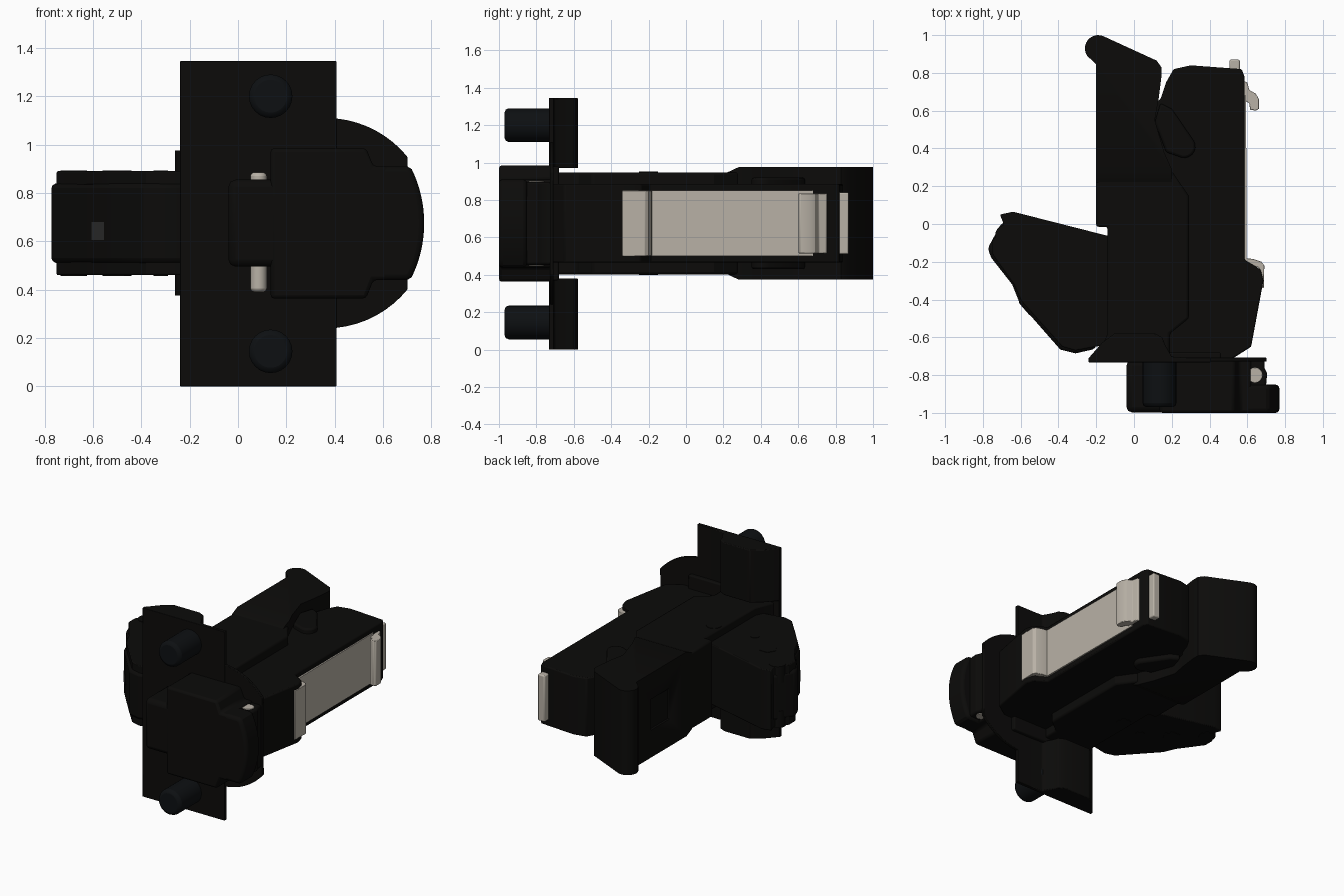
import bpy, bmesh
from math import cos, sin, radians

if "Cube" in bpy.data.objects:
    bpy.data.objects.remove(bpy.data.objects["Cube"])


def material(name, rgb):
    m = bpy.data.materials.new(name)
    m.diffuse_color = (*rgb, 1)
    m.use_nodes = True
    m.node_tree.nodes["Principled BSDF"].inputs["Base Color"].default_value = m.diffuse_color
    return m


BLACK = material("black_plastic", (0.0035, 0.0033, 0.0029))
PEG = material("peg_black", (0.004, 0.005, 0.006))
GREY = material("dark_grey", (0.025, 0.025, 0.025))
METAL = material("metal", (0.48, 0.44, 0.38))
MID = 0.675  # height of the plane of symmetry


def arc(cx, cy, r, a0, a1, n=12):
    return [(cx + r * cos(radians(a0 + (a1 - a0) * i / n)),
             cy + r * sin(radians(a0 + (a1 - a0) * i / n))) for i in range(n + 1)]


def prism(name, pts, lo, hi, mat=BLACK, bevel=0.012, axis='z', segs=2):
    """Extrude a profile: (x, y) along z, or (x, z) along y."""
    bm = bmesh.new()
    place = (lambda p, h: (p[0], p[1], h)) if axis == 'z' else (lambda p, h: (p[0], h, p[1]))
    face = bm.faces.new([bm.verts.new(place(p, lo)) for p in pts])
    out = bmesh.ops.extrude_face_region(bm, geom=[face])
    d = (0, 0, hi - lo) if axis == 'z' else (0, hi - lo, 0)
    bmesh.ops.translate(bm, vec=d, verts=[v for v in out['geom'] if isinstance(v, bmesh.types.BMVert)])
    bmesh.ops.recalc_face_normals(bm, faces=bm.faces)
    me = bpy.data.meshes.new(name)
    bm.to_mesh(me)
    bm.free()
    ob = bpy.data.objects.new(name, me)
    bpy.context.collection.objects.link(ob)
    me.materials.append(mat)
    bpy.ops.object.select_all(action='DESELECT')
    ob.select_set(True)
    bpy.context.view_layer.objects.active = ob
    bpy.ops.object.shade_smooth_by_angle(angle=radians(30))
    if bevel:
        b = ob.modifiers.new("bevel", 'BEVEL')
        b.width, b.segments, b.limit_method, b.angle_limit = bevel, segs, 'ANGLE', radians(35)
    return ob


def box(name, x0, x1, y0, y1, z0, z1, mat=BLACK, bevel=0.008):
    return prism(name, [(x0, y0), (x1, y0), (x1, y1), (x0, y1)], z0, z1, mat, bevel)


def disc(name, x, y, r, lo, hi, mat=BLACK, axis='z', bevel=0.006, n=24):
    return prism(name, arc(x, y, r, 0, 360, n)[:-1], lo, hi, mat, bevel, axis)


def sym(name, pts, half, mat=BLACK, bevel=0.012):
    return prism(name, pts, MID - half, MID + half, mat, bevel)


def slope_end(ob, y_start, y_end, half):
    """Taper the end of a slab from its full thickness down to a smaller one."""
    bm = bmesh.new()
    bm.from_mesh(ob.data)
    bmesh.ops.bisect_plane(bm, geom=bm.verts[:] + bm.edges[:] + bm.faces[:],
                           plane_co=(0, y_start, 0), plane_no=(0, 1, 0))
    for v in bm.verts:
        if v.co.y < y_end + 0.001:
            v.co.z = MID + (half if v.co.z > MID else -half)
    bm.to_mesh(ob.data)
    bm.free()


def cut(ob, cutter):
    cutter.hide_render = True
    m = ob.modifiers.new("cut", 'BOOLEAN')
    m.object, m.operation, m.solver = cutter, 'DIFFERENCE', 'EXACT'
    bpy.context.view_layer.objects.active = ob
    bpy.ops.object.modifier_apply(modifier="cut")
    bpy.data.objects.remove(cutter)


# long right-hand beam
sym("main_beam", [(0.05, 0.6), (0.14, 0.66), (0.17, 0.75), (0.21, 0.82), (0.3, 0.84), (0.57, 0.82),
                  (0.585, 0.78), (0.585, -0.19), (0.67, -0.24), (0.685, -0.3), (0.62, -0.65),
                  (0.51, -0.72), (0.05, -0.72)], 0.21, bevel=0.008)
# raised centre housing
sym("centre_housing", [(-0.2, 0.26), (0.2, 0.28), (0.29, 0.15), (0.29, -0.5), (0.19, -0.58),
                       (0.19, -0.72), (-0.2, -0.72), (-0.14, -0.58), (-0.14, -0.015), (-0.2, -0.015)], 0.273)
# lever slab with rounded knuckle and a recess in its outer face
slab = sym("lever_slab", [(-0.2, 0.22), (-0.2, 0.845)] + arc(-0.19, 0.93, 0.07, 215, 65, 10) +
           [(0.12, 0.865), (0.145, 0.83), (0.145, 0.78), (0.13, 0.66), (0.11, 0.55), (0.16, 0.38),
            (0.2, 0.29), (0.2, 0.22)], 0.3, bevel=0)
slope_end(slab, 0.28, 0.22, 0.272)
cut(slab, box("slab_cutter", -0.3, -0.185, 0.47, 0.68, 0.57, 0.79, bevel=0))

for s in (1, -1):
    # teardrop boss and pivot discs on both sides
    z = MID + s * 0.18
    prism("teardrop_boss", [(0.14, 0.64), (0.11, 0.54), (0.17, 0.38)] +
          arc(0.265, 0.41, 0.06, 240, 390, 8) + [(0.2, 0.61)], *sorted((z, MID + s * 0.245)))
    for x, y, r, h, n in ((-0.08, -0.2, 0.05, 0.276, 24), (-0.68, -0.06, 0.055, 0.218, 24),
                          (-0.5, -0.21, 0.06, 0.218, 6), (-0.32, -0.32, 0.03, 0.218, 16)):
        disc("pivot", x, y, r, *sorted((MID + s * 0.1, MID + s * h)), bevel=0, n=n)

# left arm: flange plates and a slightly proud core
sym("arm_body", [(-0.13, -0.065), (-0.64, 0.065), (-0.71, 0.05), (-0.69, 0.0), (-0.75, -0.09),
                 (-0.75, -0.16), (-0.635, -0.32), (-0.595, -0.41), (-0.38, -0.65), (-0.31, -0.67),
                 (-0.1, -0.63)], 0.215, bevel=0.006)
sym("arm_core", [(-0.2, -0.06), (-0.65, 0.045), (-0.71, -0.01), (-0.775, -0.13), (-0.755, -0.18),
                 (-0.645, -0.32), (-0.605, -0.42), (-0.39, -0.665), (-0.31, -0.685), (-0.2, -0.66)],
    0.165, bevel=0.02)
prism("arm_window", [(-0.61, -0.4), (-0.607, -0.421), (-0.555, -0.481), (-0.5, -0.42)], 0.605, 0.68, GREY, 0)

# thin mounting plate carrying an upper and a lower wing that thins to the right
box("mounting_plate", -0.24, 0.407, -0.732, -0.708, 0, 1.345, bevel=0.003)
for lo, hi in ((0, 0.38), (0.97, 1.345)):
    prism("plate_wing", [(-0.24, -0.725), (0.3, -0.725), (0.3, -0.708), (0.2, -0.703), (0.165, -0.64),
                         (0.15, -0.6), (0.105, -0.577), (-0.1, -0.577), (-0.17, -0.63), (-0.24, -0.71)],
          lo, hi, bevel=0.006)
prism("plate_disc", [(0.3, 1.105)] + arc(0.363, MID, 0.435, 84, 39, 8) + [(0.7, 0.9), (0.7, 0.45)] +
      arc(0.363, MID, 0.435, -39, -84, 8) + [(0.3, 0.245)], -0.728, -0.708, bevel=0.003, axis='y')

# front cap made of a narrow tongue, a tall block and a curved nose
box("cap_tongue", -0.04, 0.3, -0.998, -0.72, 0.495, 0.855, bevel=0.03)
prism("cap_block", [(0.135, 0.363), (0.53, 0.363), (0.56, 0.44), (0.62, 0.44), (0.62, 0.91),
                    (0.56, 0.91), (0.53, 0.985), (0.135, 0.985)], -1, -0.715, bevel=0.015, axis='y')
box("rear_flange", 0.1, 0.46, -0.72, -0.68, 0.37, 0.98)
prism("cap_nose", [(0.4, 0.44), (0.7, 0.44)] + arc(0.26, MID, 0.51, -26, 26, 16) +
      [(0.7, 0.91), (0.4, 0.91)], -1, -0.85, bevel=0.022, axis='y', segs=3)
sym("cap_hinge", [(0.4, -0.9), (0.695, -0.9), (0.705, -0.79), (0.69, -0.76), (0.69, -0.715), (0.4, -0.715)], 0.222)

# metal pins
disc("hinge_pin", 0.64, -0.8, 0.04, 0.448, 0.902, METAL, bevel=0.002)
disc("latch_pin", 0.085, -0.8, 0.034, 0.39, 0.885, METAL, bevel=0.015)

# locating pegs with rounded tips
for z in (0.145, 1.2):
    disc("locating_peg", 0.135, z, 0.09, -0.97, -0.7, PEG, 'y', 0.022)

# metal spring strip with a curl at one end and a hook at the other
METAL_HALF = 0.175
sym("spring_strip", [(0.57, -0.2), (0.597, -0.2), (0.593, 0.68), (0.57, 0.68)], METAL_HALF, METAL, 0)
sym("spring_curl", [(0.58, -0.18), (0.63, -0.185), (0.675, -0.2), (0.69, -0.22), (0.687, -0.34),
                    (0.672, -0.34), (0.66, -0.23), (0.58, -0.21)], METAL_HALF, METAL, 0.003)
sym("spring_hook", [(0.57, 0.76), (0.6, 0.75), (0.61, 0.71), (0.645, 0.69), (0.662, 0.66), (0.662, 0.61),
                    (0.645, 0.6), (0.615, 0.605), (0.61, 0.64), (0.57, 0.66)], 0.16, METAL, 0.004)
box("spring_tail", 0.505, 0.56, 0.81, 0.87, 0.51, 0.84, METAL, 0.008)
